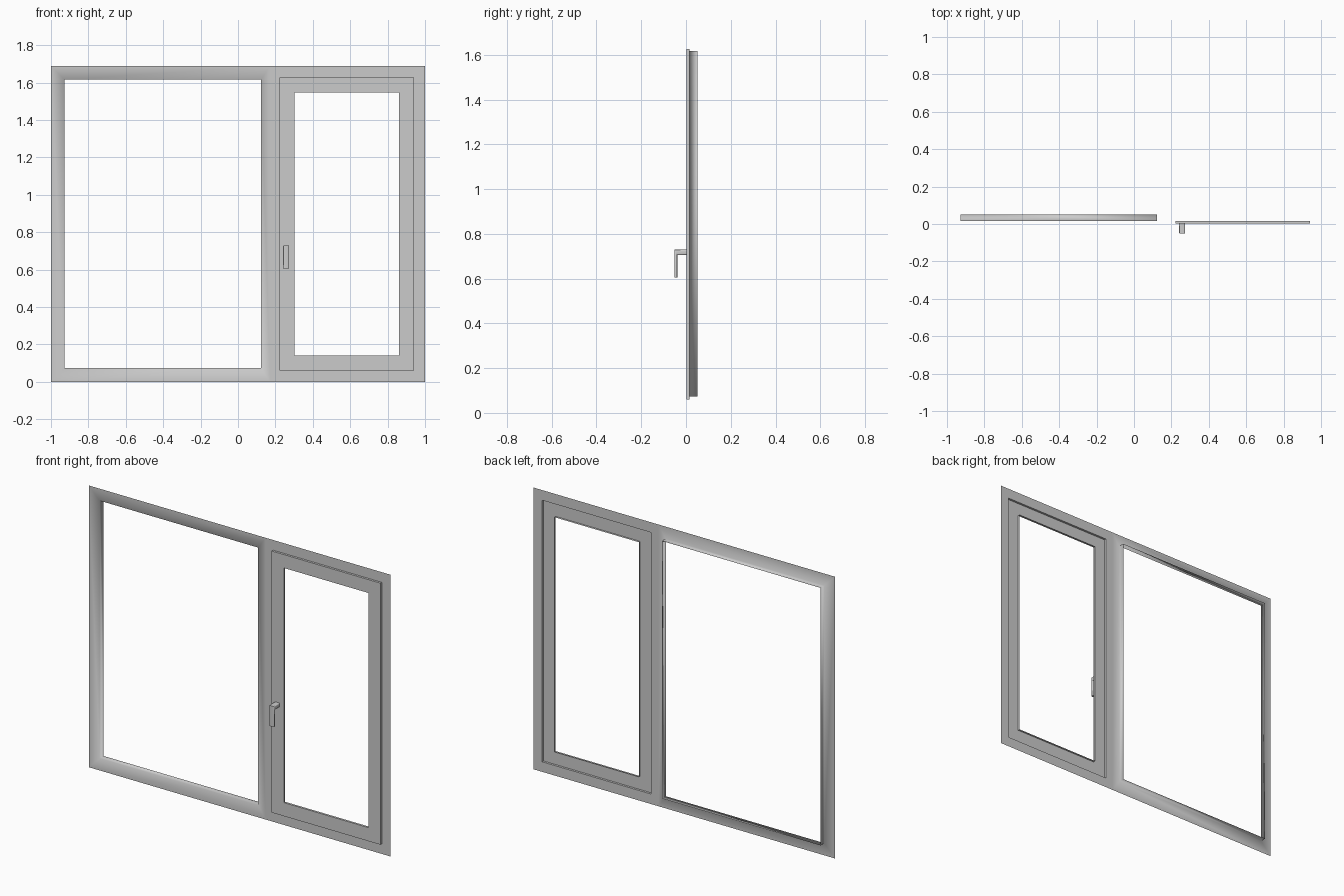
import bpy, bmesh

if "Cube" in bpy.data.objects:
    bpy.data.objects.remove(bpy.data.objects["Cube"])

Y_FRONT, Y_SHEET, Y_BACK = 0.003, 0.016, 0.052
H = 1.688
FIXED = (-0.928, 0.123, 0.073, 1.616)    # x0, x1, z0, z1
SASH = (0.221, 0.942, 0.06, 1.627)
GLASS = (0.302, 0.862, 0.141, 1.547)
SPLIT = 0.172


def loop(rect, y):
    x0, x1, z0, z1 = rect
    return [(x0, y, z0), (x1, y, z0), (x1, y, z1), (x0, y, z1)]


def band(bm, a, b):
    """Four quads joining two rectangular loops."""
    va = [bm.verts.new(p) for p in a]
    vb = [bm.verts.new(p) for p in b]
    for i in range(4):
        j = (i + 1) % 4
        bm.faces.new((va[i], va[j], vb[j], vb[i]))


def finish(bm, name):
    bmesh.ops.remove_doubles(bm, verts=bm.verts, dist=1e-5)
    me = bpy.data.meshes.new(name)
    bm.to_mesh(me)
    bm.free()
    ob = bpy.data.objects.new(name, me)
    bpy.context.collection.objects.link(ob)
    return ob


# Outer frame: thin sheet with two openings, rear lip around the fixed pane
bm = bmesh.new()
band(bm, loop((-1, SPLIT, 0, H), Y_SHEET), loop(FIXED, Y_SHEET))
band(bm, loop((SPLIT, 1, 0, H), Y_SHEET), loop(SASH, Y_SHEET))
band(bm, loop(FIXED, Y_SHEET), loop(FIXED, Y_BACK))
frame = finish(bm, "outer_frame")
frame.data.shade_smooth()

# Opening sash: hollow raised border open at the back
bm = bmesh.new()
band(bm, loop(SASH, Y_SHEET), loop(SASH, Y_FRONT))
band(bm, loop(SASH, Y_FRONT), loop(GLASS, Y_FRONT))
band(bm, loop(GLASS, Y_FRONT), loop(GLASS, Y_SHEET))
finish(bm, "opening_sash")

# Handle: L-shaped profile in the side plane, extruded across and rounded
bm = bmesh.new()
profile = [(Y_FRONT, 0.73), (-0.052, 0.73), (-0.052, 0.606),
           (-0.039, 0.606), (-0.039, 0.705), (Y_FRONT, 0.705)]
face = bm.faces.new([bm.verts.new((0.241, y, z)) for y, z in profile])
ext = bmesh.ops.extrude_face_region(bm, geom=[face])
bmesh.ops.translate(bm, vec=(0.033, 0, 0),
                    verts=[v for v in ext["geom"] if isinstance(v, bmesh.types.BMVert)])
bmesh.ops.recalc_face_normals(bm, faces=bm.faces)
# round only the long side edges, leaving the wall end and tip flat
edges = [e for e in bm.edges
         if abs(e.verts[0].co.x - e.verts[1].co.x) < 1e-6
         and not all(abs(v.co.y - Y_FRONT) < 1e-6 for v in e.verts)
         and not all(abs(v.co.z - 0.606) < 1e-6 for v in e.verts)]
bmesh.ops.bevel(bm, geom=edges, offset=0.006, segments=3, profile=0.5, affect='EDGES')
handle = finish(bm, "handle")
bpy.context.view_layer.objects.active = handle
handle.select_set(True)
bpy.ops.object.shade_smooth_by_angle(angle=0.6)
